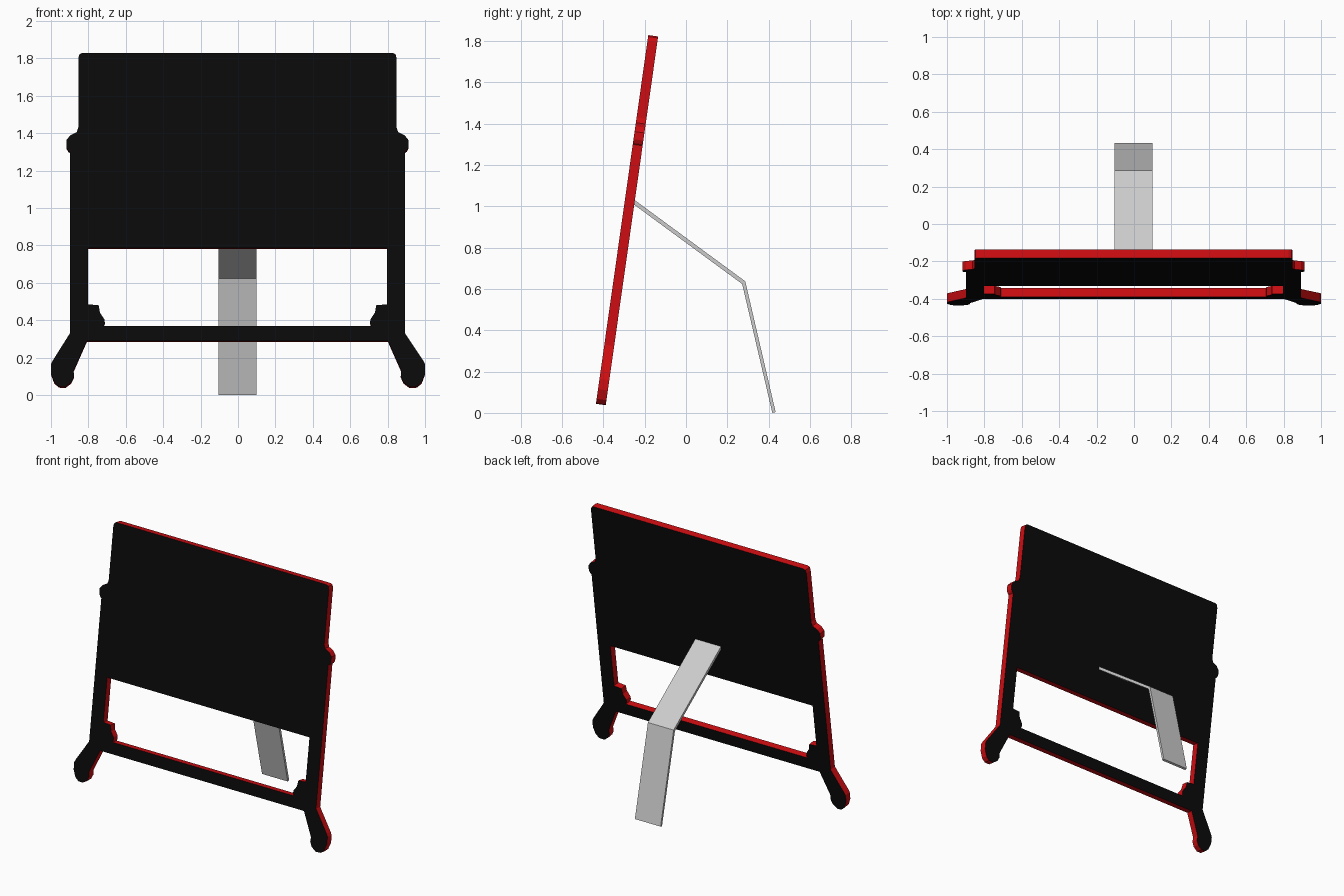
import bpy, bmesh
from mathutils import Vector

if "Cube" in bpy.data.objects:
    bpy.data.objects.remove(bpy.data.objects["Cube"])


def material(name, color):
    m = bpy.data.materials.new(name)
    m.diffuse_color = color
    m.use_nodes = True
    m.node_tree.nodes["Principled BSDF"].inputs["Base Color"].default_value = m.diffuse_color
    return m


def new_object(name, bm):
    bmesh.ops.recalc_face_normals(bm, faces=bm.faces[:])
    me = bpy.data.meshes.new(name)
    bm.to_mesh(me)
    bm.free()
    ob = bpy.data.objects.new(name, me)
    bpy.context.collection.objects.link(ob)
    return ob


def mirrored(half):
    """Close a left-hand half outline with its mirror image."""
    loop = half + [(-x, z) for x, z in reversed(half)]
    return [(x - 0.003 if abs(x) < 0.95 else x, z) for x, z in loop]


# Left half of the outer silhouette, from the top edge down to the rail
outer = mirrored([
    (-0.83, 1.829), (-0.845, 1.822), (-0.851, 1.80),
    (-0.851, 1.43), (-0.86, 1.405), (-0.895, 1.388), (-0.915, 1.362),
    (-0.915, 1.325), (-0.905, 1.307), (-0.896, 1.30),
    (-0.896, 0.33), (-0.99, 0.185), (-1.0, 0.165), (-1.0, 0.115),
    (-0.982, 0.068), (-0.957, 0.046), (-0.92, 0.044), (-0.888, 0.068),
    (-0.873, 0.10), (-0.876, 0.13), (-0.805, 0.29)])

# Left half of the opening, with the small lug at the lower corner
hole = mirrored([
    (-0.799, 0.787), (-0.799, 0.485), (-0.742, 0.48), (-0.735, 0.44),
    (-0.711, 0.405), (-0.709, 0.385), (-0.716, 0.37)])

# Leaning board: outline with hole, on a plane tilted about 8 degrees
SLOPE = 0.142
normal = Vector((0, 1, -SLOPE)).normalized()
bm = bmesh.new()
for loop in (outer, hole):
    vs = [bm.verts.new((x, -0.436 + SLOPE * (z - 0.044), z)) for x, z in loop]
    for i, v in enumerate(vs):
        bm.edges.new((v, vs[(i + 1) % len(vs)]))
bmesh.ops.triangle_fill(bm, use_beauty=True, use_dissolve=False,
                        edges=bm.edges[:], normal=-normal)
front = bm.faces[:]
back = bmesh.ops.extrude_face_region(bm, geom=front, use_keep_orig=True)["geom"]
bmesh.ops.translate(bm, vec=normal * 0.048,
                    verts=[g for g in back if isinstance(g, bmesh.types.BMVert)])
bm.normal_update()
for f in bm.faces:
    f.material_index = 0 if abs(f.normal.dot(normal)) > 0.9 else 1
board = new_object("display_panel", bm)
board.data.materials.append(material("black_face", (0.003, 0.003, 0.003, 1)))
board.data.materials.append(material("red_edge", (0.62, 0.004, 0.006, 1)))

# Bent rear support strap: side profile extruded across x
profile = [(-0.255, 1.035), (0.287, 0.637), (0.434, 0.004),
           (0.418, 0.0), (0.272, 0.624), (-0.262, 1.016)]
bm = bmesh.new()
left = [bm.verts.new((-0.103, y, z)) for y, z in profile]
right = [bm.verts.new((0.1, y, z)) for y, z in profile]
n = len(profile)
for i in range(n):
    j = (i + 1) % n
    bm.faces.new((left[i], left[j], right[j], right[i]))
for side in (left, right):
    bm.faces.new((side[0], side[1], side[4], side[5]))
    bm.faces.new((side[1], side[2], side[3], side[4]))
new_object("rear_support", bm)
